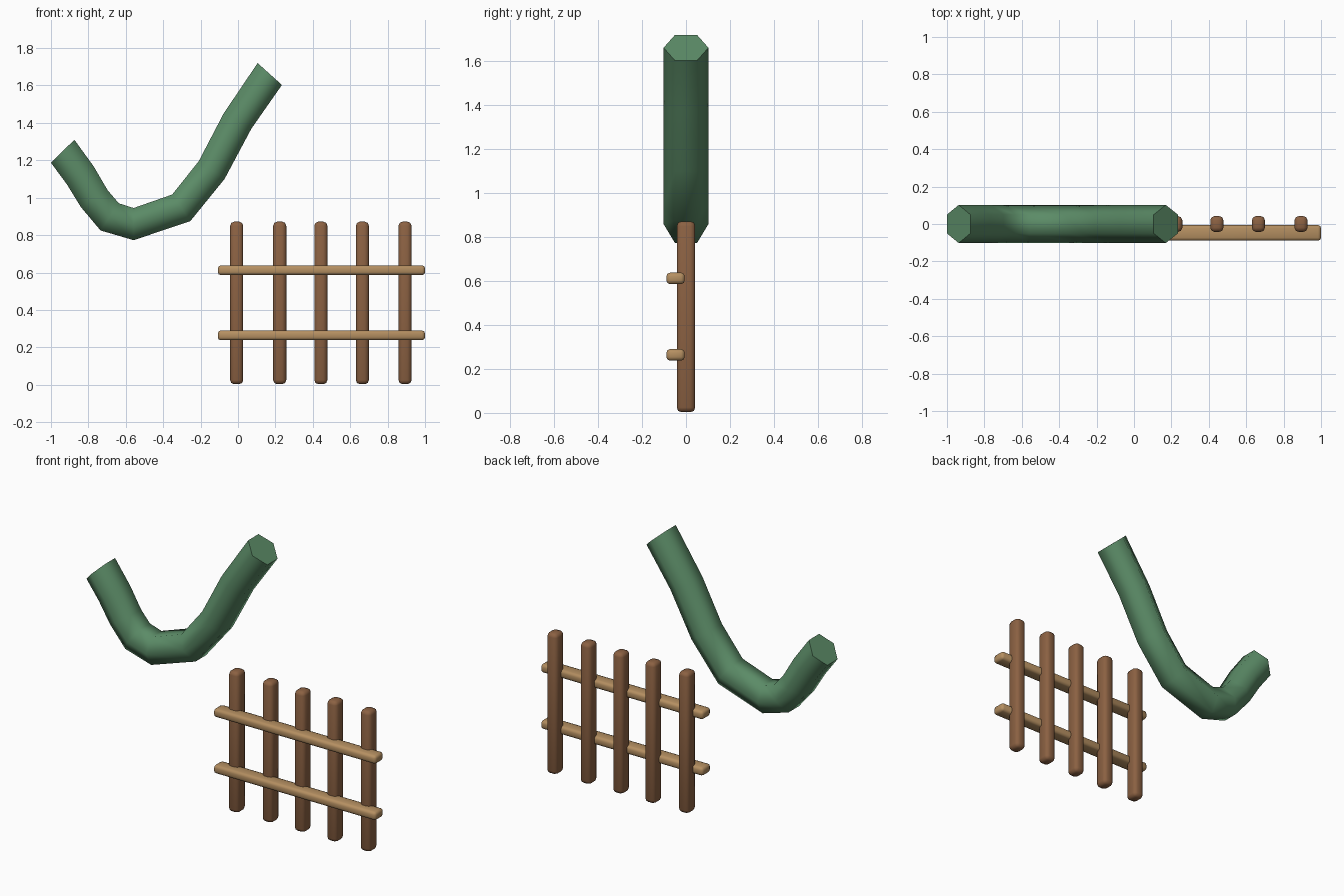
import bpy, bmesh
from mathutils import Vector

if "Cube" in bpy.data.objects:
    bpy.data.objects.remove(bpy.data.objects["Cube"])


def material(name, rgb):
    m = bpy.data.materials.new(name)
    m.diffuse_color = (*rgb, 1)
    m.use_nodes = True
    m.node_tree.nodes["Principled BSDF"].inputs["Base Color"].default_value = m.diffuse_color
    return m


GREEN = material("stem green", (0.105, 0.26, 0.135))
POST = material("post brown", (0.26, 0.12, 0.055))
RAIL = material("rail tan", (0.46, 0.275, 0.12))


def add_object(name, bm, mat):
    bmesh.ops.recalc_face_normals(bm, faces=bm.faces[:])
    me = bpy.data.meshes.new(name)
    bm.to_mesh(me)
    bm.free()
    me.materials.append(mat)
    ob = bpy.data.objects.new(name, me)
    bpy.context.collection.objects.link(ob)
    return ob


def rounded_bar(name, lo, hi, bevel, mat):
    """Box between two corners with rounded edges."""
    lo, hi = Vector(lo), Vector(hi)
    bm = bmesh.new()
    bmesh.ops.create_cube(bm, size=1)
    for v in bm.verts:
        v.co = (lo + hi) / 2 + v.co * (hi - lo)
    bmesh.ops.bevel(bm, geom=bm.edges[:], offset=bevel, segments=2,
                    profile=0.5, affect='EDGES', clamp_overlap=True)
    for f in bm.faces:
        f.smooth = True
    return add_object(name, bm, mat)


# Fence posts
for i, x in enumerate((-0.007, 0.223, 0.443, 0.665, 0.893)):
    rounded_bar(f"post_{i + 1}", (x - 0.035, -0.042, 0.003),
                (x + 0.035, 0.042, 0.872), 0.022, POST)

# Fence rails across the front
for name, z in (("lower_rail", 0.264), ("upper_rail", 0.612)):
    rounded_bar(name, (-0.108, -0.089, z - 0.026), (1.0, -0.006, z + 0.026), 0.016, RAIL)

# Bent hexagonal stem: lower and upper edge of each cross-section in x, z
SECTIONS = [
    ((-1.0, 1.187), (-0.875, 1.31)),
    ((-0.915, 1.072), (-0.772, 1.168)),
    ((-0.84, 0.95), (-0.697, 1.04)),
    ((-0.735, 0.825), (-0.637, 0.97)),
    ((-0.558, 0.773), (-0.558, 0.945)),
    ((-0.255, 0.875), (-0.352, 1.017)),
    ((-0.072, 1.10), (-0.21, 1.195)),
    ((0.072, 1.37), (-0.077, 1.45)),
    ((0.235, 1.603), (0.105, 1.72)),
]
# Hexagon corners: position from lower to upper edge, and y
HEX = [(0, -0.05), (0, 0.05), (0.5, 0.102), (1, 0.05), (1, -0.05), (0.5, -0.102)]

bm = bmesh.new()
rings = []
for a, b in SECTIONS:
    a, b = Vector((a[0], 0, a[1])), Vector((b[0], 0, b[1]))
    rings.append([bm.verts.new(a.lerp(b, t) + Vector((0, y, 0))) for t, y in HEX])
for r, s in zip(rings, rings[1:]):
    for k in range(6):
        n = (k + 1) % 6
        bm.faces.new((r[k], r[n], s[n], s[k])).smooth = True
# Flat end caps with sharp rims
for ring in (rings[0], rings[-1]):
    cap = bm.faces.new(ring)
    for e in cap.edges:
        e.smooth = False
add_object("bent_stem", bm, GREEN)
